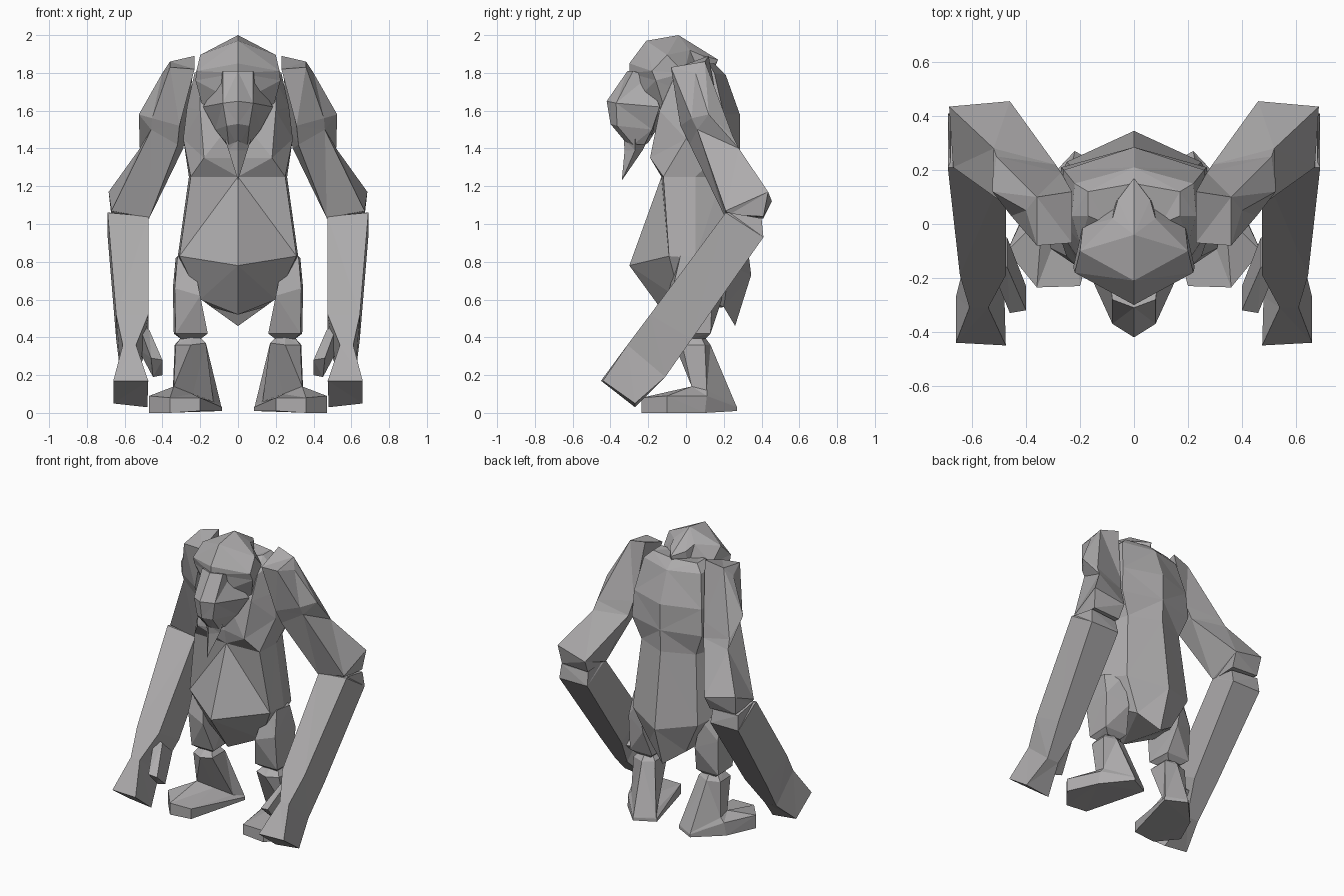
import bpy, bmesh

grey = bpy.data.materials.new("fur_grey")
grey.diffuse_color = (0.42, 0.41, 0.415, 1)


def loft(name, rings, mirror=False):
    """Skin closed rings of points into a flat-faced capped solid."""
    bm = bmesh.new()
    loops = [[bm.verts.new(p) for p in r] for r in rings]
    n = len(loops[0])
    for a, b in zip(loops, loops[1:]):
        for i in range(n):
            j = (i + 1) % n
            bm.faces.new((a[i], a[j], b[j], b[i]))
    bm.faces.new(loops[0][::-1])
    bm.faces.new(loops[-1])
    bmesh.ops.remove_doubles(bm, verts=bm.verts[:], dist=0.0005)
    bmesh.ops.triangulate(bm, faces=bm.faces[:])
    bmesh.ops.recalc_face_normals(bm, faces=bm.faces[:])
    me = bpy.data.meshes.new(name)
    bm.to_mesh(me)
    bm.free()
    me.materials.append(grey)
    ob = bpy.data.objects.new(name, me)
    bpy.context.collection.objects.link(ob)
    if mirror:
        ob.modifiers.new("mirror", 'MIRROR').use_mirror_merge = False
    return ob


def full(half):
    """Complete a half ring that runs from front centre to back centre."""
    return half + [(-x, y, z) for x, y, z in half[-2:0:-1]]


def body(name, halves):
    return loft(name, [full(h) for h in halves])


waist = [(0, -.13, 1.25), (.25, -.12, 1.25), (.26, .05, 1.25), (.21, .19, 1.25), (0, .28, 1.25)]

# Belly and hips
body("belly", [
    [(0, -.11, .52), (.20, -.03, .60), (.22, .08, .62), (.14, .20, .56), (0, .26, .46)],
    [(0, -.30, .78), (.31, -.09, .83), (.32, .05, .82), (.25, .23, .78), (0, .345, .73)],
    waist])

# Chest and back
body("chest", [
    waist,
    [(0, -.15, 1.35), (.18, -.19, 1.35), (.29, 0, 1.45), (.27, .21, 1.40), (0, .285, 1.40)],
    [(0, -.14, 1.58), (.20, -.14, 1.60), (.27, .02, 1.62), (.26, .20, 1.58), (0, .285, 1.58)],
    [(0, -.10, 1.76), (.20, -.07, 1.76), (.23, .03, 1.80), (.22, .15, 1.80), (0, .21, 1.79)],
    [(0, 0, 1.83), (.10, 0, 1.83), (.17, .03, 1.85), (.17, .12, 1.85), (0, .15, 1.85)]])

# Skull with brow, cheeks and a narrow ridge at the nape
body("head", [
    [(0, -.04, 2.0)] * 5,
    [(0, -.21, 1.97), (.20, -.10, 1.895), (.08, .02, 1.92), (.06, .09, 1.89), (0, .17, 1.87)],
    [(0, -.30, 1.85), (.22, -.18, 1.81), (.19, -.01, 1.80), (.07, .08, 1.78), (0, .12, 1.75)],
    [(0, -.30, 1.80), (.225, -.16, 1.76), (.17, -.02, 1.70), (.07, .05, 1.67), (0, .08, 1.65)],
    [(0, -.28, 1.64), (.19, -.12, 1.63), (.12, -.02, 1.60), (.06, .02, 1.60), (0, .04, 1.60)],
    [(0, -.27, 1.42), (.06, -.24, 1.44), (.06, -.17, 1.48), (.03, -.15, 1.50), (0, -.14, 1.50)]])

# Muzzle
body("muzzle", [
    [(0, -.31, 1.81), (.08, -.28, 1.81), (.09, -.20, 1.78), (0, -.18, 1.78)],
    [(0, -.42, 1.65), (.08, -.37, 1.64), (.185, -.14, 1.62), (0, -.12, 1.62)],
    [(0, -.40, 1.53), (.06, -.365, 1.52), (.12, -.18, 1.50), (0, -.15, 1.51)],
    [(0, -.30, 1.41), (.05, -.28, 1.42), (.06, -.22, 1.42), (0, -.20, 1.43)]])

# Pointed beard
body("beard", [
    [(0, -.33, 1.45), (.07, -.27, 1.45), (0, -.20, 1.45)],
    [(0, -.325, 1.39), (.05, -.27, 1.39), (0, -.23, 1.39)],
    [(0, -.34, 1.23)] * 3])

# Upper arm: rings run outer front, inner front, inner back, outer back, outer ridge
loft("upper_arm", [
    [(.36, -.08, 1.83), (.23, -.07, 1.82), (.23, .12, 1.89), (.36, .10, 1.86), (.40, .05, 1.80)],
    [(.455, .03, 1.56), (.31, -.03, 1.52), (.27, .19, 1.50), (.51, .25, 1.46), (.525, .12, 1.58)],
    [(.46, .06, 1.50), (.32, .02, 1.42), (.29, .22, 1.40), (.52, .28, 1.40), (.52, .28, 1.40)],
    [(.67, .21, 1.07), (.47, .21, 1.03), (.46, .455, 1.12), (.685, .435, 1.17), (.685, .435, 1.17)],
    [(.66, .23, 1.05), (.48, .23, 1.03), (.47, .41, 1.03), (.67, .41, 1.04), (.67, .41, 1.04)]], True)

# Forearm flaring into a blunt hand
loft("forearm", [
    [(.68, .23, 1.06), (.48, .23, 1.04), (.48, .39, 1.02), (.68, .40, 1.03)],
    [(.69, .21, 1.06), (.475, .21, 1.04), (.475, .41, .93), (.69, .41, .93)],
    [(.645, -.19, .52), (.475, -.19, .52), (.475, .03, .39), (.645, .03, .39)],
    [(.61, -.31, .36), (.54, -.31, .36), (.53, -.11, .19), (.62, -.11, .19)],
    [(.66, -.44, .17), (.475, -.45, .17), (.48, -.27, .03), (.66, -.27, .05)]], True)

# Thumb
loft("thumb", [
    [(.53, -.16, .48), (.47, -.16, .44), (.47, -.05, .34), (.53, -.04, .34)],
    [(.46, -.33, .29), (.40, -.32, .28), (.40, -.23, .20), (.45, -.24, .19)]], True)

# Thigh
loft("thigh", [
    [(.24, -.04, .82), (.32, -.03, .83), (.33, .10, .82), (.24, .18, .80)],
    [(.20, -.10, .62), (.335, -.07, .66), (.345, .14, .66), (.20, .19, .60)],
    [(.16, -.04, .42), (.33, -.04, .42), (.34, .13, .42), (.17, .13, .42)],
    [(.20, 0, .39), (.30, 0, .39), (.30, .10, .39), (.20, .10, .39)]], True)

# Shin and out-turned foot
loft("shin_and_foot", [
    [(.20, -.23, .01), (.36, -.235, 0), (.47, -.10, 0), (.38, .10, 0), (.22, .27, .01), (.085, .20, .01)],
    [(.20, -.23, .08), (.36, -.235, .08), (.47, -.10, .09), (.37, .11, .09), (.22, .27, .03), (.085, .20, .03)],
    [(.13, .13, .06), (.24, .08, .10), (.34, .03, .14), (.345, .11, .12), (.22, .265, .04), (.09, .20, .04)],
    [(.17, -.04, .37), (.25, -.06, .36), (.33, -.02, .36), (.335, .10, .36), (.25, .13, .36), (.17, .10, .37)],
    [(.20, 0, .40), (.25, -.01, .40), (.30, .01, .40), (.30, .08, .40), (.25, .10, .40), (.20, .08, .40)]], True)
